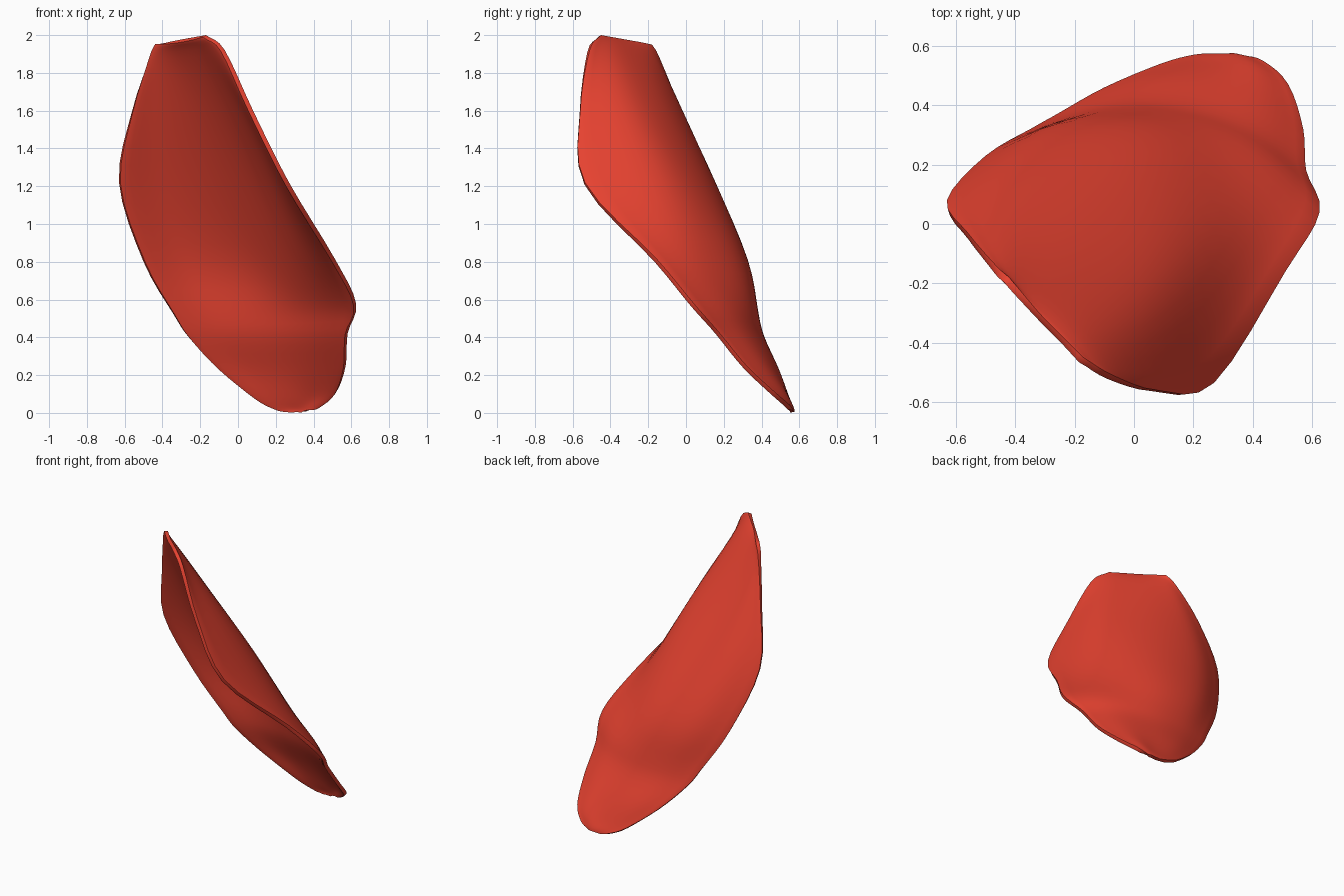
import bpy, bmesh
from mathutils import Vector

if "Cube" in bpy.data.objects:
    bpy.data.objects.remove(bpy.data.objects["Cube"])

# Cross-sections from top to tip: left z, right z, then (x, y) from left rim to right rim
SECTIONS = [
    (1.95, 2.00, [(-.42, -.18), (-.37, -.24), (-.31, -.31), (-.24, -.38), (-.17, -.45)]),
    (1.88, 1.92, [(-.465, -.14), (-.40, -.17), (-.29, -.25), (-.16, -.37), (-.07, -.51)]),
    (1.60, 1.60, [(-.56, -.03), (-.41, -.02), (-.17, -.11), (.03, -.29), (.08, -.56)]),
    (1.22, 1.22, [(-.63, .08), (-.38, .16), (-.06, .09), (.20, -.12), (.27, -.535)]),
    (0.80, 0.82, [(-.50, .23), (-.25, .33), (.07, .29), (.34, .08), (.51, -.16)]),
    (0.52, 0.58, [(-.34, .325), (-.11, .38), (.15, .36), (.41, .24), (.625, .04)]),
    (0.40, 0.42, [(-.26, .37), (-.06, .41), (.16, .40), (.40, .32), (.58, .18)]),
    (0.23, 0.25, [(-.10, .46), (.05, .49), (.22, .48), (.42, .43), (.57, .32)]),
    (0.08, 0.11, [(.09, .54), (.18, .545), (.29, .54), (.41, .53), (.52, .47)]),
    (0.025, 0.04, [(.20, .57), (.25, .57), (.31, .57), (.37, .565), (.435, .55)]),
    (0.005, 0.008, [(.27, .575), (.29, .575), (.315, .575), (.34, .575), (.36, .57)]),
]


def smooth_path(pts, steps):
    """Catmull-Rom curve through all the points."""
    ext = [2 * pts[0] - pts[1]] + pts + [2 * pts[-1] - pts[-2]]
    out = []
    for a, b, c, d in zip(ext, ext[1:], ext[2:], ext[3:]):
        for k in range(steps):
            t = k / steps
            out.append(0.5 * (2 * b + (c - a) * t + (2 * a - 5 * b + 4 * c - d) * t * t
                              + (3 * b - a - 3 * c + d) * t ** 3))
    return out + [pts[-1]]


# Loft the sections into a smooth petal-shaped sheet
rows = []
for zl, zr, pts in SECTIONS:
    n = len(pts) - 1
    rows.append(smooth_path([Vector((x, y, zl + (zr - zl) * i / n))
                             for i, (x, y) in enumerate(pts)], 5))
columns = [smooth_path(list(col), 4) for col in zip(*rows)]

bm = bmesh.new()
grid = [[bm.verts.new(p) for p in col] for col in columns]
for a, b in zip(grid, grid[1:]):
    for i in range(len(a) - 1):
        bm.faces.new((a[i], b[i], b[i + 1], a[i + 1]))
# Relax the interior slightly, keeping the rim in place
inner = [v for v in bm.verts if not v.is_boundary]
for _ in range(3):
    bmesh.ops.smooth_vert(bm, verts=inner, factor=0.5,
                          use_axis_x=True, use_axis_y=True, use_axis_z=True)
mesh = bpy.data.meshes.new("petal")
bm.to_mesh(mesh)
bm.free()
petal = bpy.data.objects.new("petal", mesh)
bpy.context.collection.objects.link(petal)

# Thin shell thickened toward the hollow side, with a softened rim
shell = petal.modifiers.new("shell", "SOLIDIFY")
shell.thickness = 0.024
shell.offset = -1
rim = petal.modifiers.new("rim", "BEVEL")
rim.width = 0.007
rim.segments = 2
rim.limit_method = "ANGLE"
rim.angle_limit = 1.0

# Red finish and smooth shading
red = bpy.data.materials.new("petal_red")
red.diffuse_color = (0.8, 0.055, 0.03, 1)
red.use_nodes = True
red.node_tree.nodes["Principled BSDF"].inputs["Base Color"].default_value = red.diffuse_color
mesh.materials.append(red)
bpy.context.view_layer.objects.active = petal
petal.select_set(True)
bpy.ops.object.shade_smooth()
